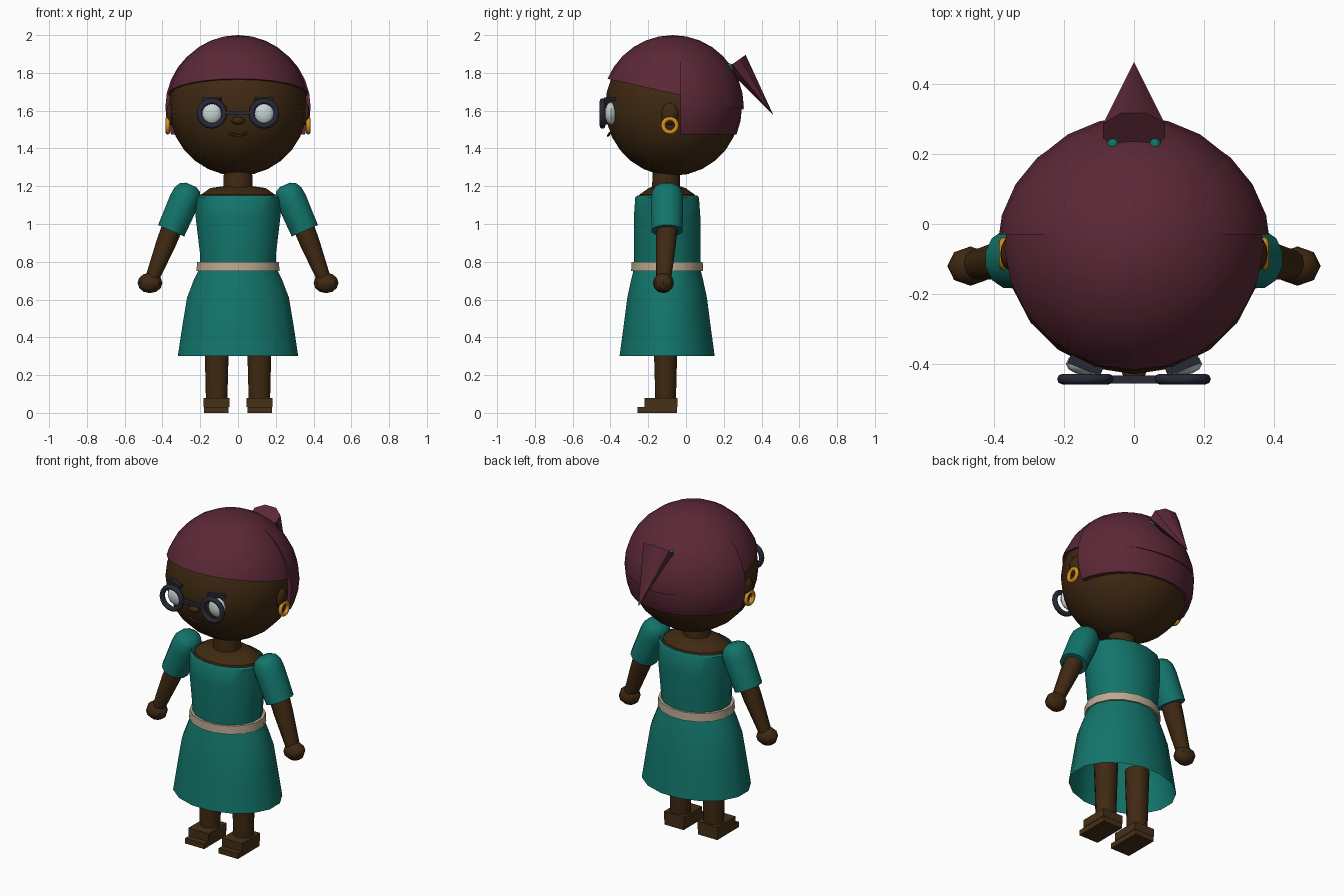
import bpy, bmesh, math
from mathutils import Vector, Matrix

if "Cube" in bpy.data.objects:
    bpy.data.objects.remove(bpy.data.objects["Cube"], do_unlink=True)


def material(name, r, g, b):
    m = bpy.data.materials.new(name)
    m.use_nodes = True
    m.diffuse_color = (r, g, b, 1)
    m.node_tree.nodes["Principled BSDF"].inputs["Base Color"].default_value = (r, g, b, 1)
    return m


skin = material("dark skin", 0.05, 0.022, 0.006)
hair = material("plum hair", 0.105, 0.021, 0.037)
teal = material("teal cloth", 0.006, 0.175, 0.145)
cream = material("cream belt", 0.5, 0.4, 0.29)
gold = material("gold", 0.65, 0.28, 0.012)
frame = material("dark frame", 0.02, 0.022, 0.037)
white = material("eye white", 0.57, 0.65, 0.65)
leather = material("brown leather", 0.06, 0.029, 0.008)
lips = material("lips", 0.04, 0.015, 0.005)


def finish(name, bm, mat, angle=40):
    bmesh.ops.recalc_face_normals(bm, faces=bm.faces)
    me = bpy.data.meshes.new(name)
    bm.to_mesh(me)
    bm.free()
    me.materials.append(mat)
    ob = bpy.data.objects.new(name, me)
    bpy.context.collection.objects.link(ob)
    bpy.ops.object.select_all(action='DESELECT')
    bpy.context.view_layer.objects.active = ob
    ob.select_set(True)
    bpy.ops.object.shade_smooth_by_angle(angle=math.radians(angle))
    return ob


def ball(name, mat, loc, size, segs=12, rings=8, cuts=()):
    """Ellipsoid; each cut (point, normal) keeps the side its normal points to."""
    bm = bmesh.new()
    bmesh.ops.create_uvsphere(bm, u_segments=segs, v_segments=rings, radius=1)
    bmesh.ops.transform(bm, verts=bm.verts, matrix=Matrix.LocRotScale(loc, None, size))
    for point, normal in cuts:
        r = bmesh.ops.bisect_plane(bm, geom=bm.verts[:] + bm.edges[:] + bm.faces[:],
                                   plane_co=point, plane_no=normal, clear_inner=True)
        rim = [e for e in r["geom_cut"] if isinstance(e, bmesh.types.BMEdge)]
        bmesh.ops.edgeloop_fill(bm, edges=rim)
    return finish(name, bm, mat)


def loft(name, mat, loc, rings, axis=(0, 0, 1), sides=16, caps=True):
    """Elliptic rings (rx, ry, height) joined along an axis."""
    turn = Vector((0, 0, 1)).rotation_difference(Vector(axis))
    bm = bmesh.new()
    loops = []
    for rx, ry, h in rings:
        loops.append([bm.verts.new(Vector(loc) + turn @ Vector(
            (rx * math.cos(a), ry * math.sin(a), h)))
            for a in (math.tau * (i + 0.5) / sides for i in range(sides))])
    for low, high in zip(loops, loops[1:]):
        for i in range(sides):
            j = (i + 1) % sides
            bm.faces.new((low[i], low[j], high[j], high[i]))
    if caps:
        bm.faces.new(loops[0])
        bm.faces.new(loops[-1])
    return finish(name, bm, mat)


def box(name, mat, loc, size, angle=0):
    bm = bmesh.new()
    bmesh.ops.create_cube(bm, size=1)
    bmesh.ops.transform(bm, verts=bm.verts, matrix=Matrix.LocRotScale(
        loc, Matrix.Rotation(angle, 3, 'Z').to_quaternion(), size))
    return finish(name, bm, mat)


def ring(name, mat, loc, major, minor, rot, segs=16):
    bpy.ops.mesh.primitive_torus_add(location=loc, rotation=rot, major_radius=major,
                                     minor_radius=minor, major_segments=segs, minor_segments=8)
    ob = bpy.context.object
    ob.name = name
    ob.data.materials.append(mat)
    bpy.ops.object.shade_smooth_by_angle(angle=math.radians(50))


# Head and hair
HEAD = Vector((0, -0.07, 1.62))
ball("head", skin, HEAD, (0.365, 0.358, 0.365), 20, 14)
ball("front_hair", hair, HEAD, (0.376, 0.376, 0.38), 24, 16,
     [((0, -0.42, 1.77), (0, 0.22, 0.97))])
ball("back_hair", hair, HEAD, (0.39, 0.366, 0.376), 24, 16,
     [((0, 0, 1.475), (0, 0, 1)), ((0, -0.03, 0), (0, 1, 0))])
tail = Vector((0, 0.195, -0.28))
loft("ponytail", hair, (0, 0.265, 1.86),
     [(0.095, 0.067, 0), (0.001, 0.001, tail.length)], tail, 8)

# Nose and mouth
ball("nose", skin, (0, -0.425, 1.547), (0.034, 0.022, 0.02))
curve = bpy.data.curves.new("mouth", 'CURVE')
curve.dimensions = '3D'
curve.bevel_depth = 0.007
curve.bevel_resolution = 1
line = curve.splines.new('POLY')
line.points.add(4)
for p, x in zip(line.points, (-0.046, -0.025, 0, 0.025, 0.046)):
    p.co = (x, -0.412 + 4 * x * x, 1.468 + 6 * x * x, 1)
curve.materials.append(lips)
bpy.context.collection.objects.link(bpy.data.objects.new("mouth", curve))

# Neck, shoulders and dress
loft("neck", skin, (0, -0.105, 0), [(0.082, 0.078, 1.15), (0.075, 0.072, 1.3)])
loft("shoulders", skin, (0, -0.1, 0),
     [(0.21, 0.16, 1.1), (0.2, 0.15, 1.155), (0.15, 0.1, 1.19), (0.08, 0.07, 1.2)])
loft("bodice", teal, (0, -0.1, 0),
     [(0.202, 0.178, 0.76), (0.206, 0.18, 0.85), (0.228, 0.18, 1.03),
      (0.232, 0.172, 1.14), (0.222, 0.163, 1.15)], caps=False)
loft("skirt", teal, (0, -0.1, 0),
     [(0.325, 0.257, 0.3), (0.302, 0.236, 0.45), (0.275, 0.215, 0.61),
      (0.24, 0.195, 0.7), (0.206, 0.178, 0.77)], caps=False)
loft("belt", cream, (0, -0.1, 0), [(0.224, 0.194, 0.75), (0.221, 0.192, 0.8)])

# Glasses bridge
box("glasses_bridge", frame, (0, -0.443, 1.588), (0.14, 0.022, 0.018))

# Paired parts
for s, side in ((1, "left"), (-1, "right")):
    # Face
    ball(side + "_ear", skin, (s * 0.355, -0.085, 1.583), (0.026, 0.046, 0.06))
    ring(side + "_earring", gold, (s * 0.372, -0.085, 1.522), 0.036, 0.012,
         (0, math.pi / 2, 0))
    ball(side + "_eye", white, (s * 0.138, -0.398, 1.585), (0.056, 0.032, 0.06))
    box(side + "_eyebrow", frame, (s * 0.138, -0.402, 1.66), (0.1, 0.028, 0.018), s * 0.38)
    ring(side + "_glasses_rim", frame, (s * 0.138, -0.442, 1.585), 0.066, 0.015,
         (math.pi / 2, 0, 0))
    ball(side + "_hair_tie", teal, (s * 0.06, 0.228, 1.828), (0.018, 0.024, 0.022))

    # Arm, hand and puffed sleeve
    down = (s * 0.4, 0, -0.917)
    loft(side + "_sleeve", teal, (s * 0.262, -0.1, 1.175),
         [(0.03, 0.035, -0.035), (0.06, 0.066, -0.02), (0.078, 0.083, 0.012),
          (0.083, 0.088, 0.06), (0.078, 0.085, 0.23)], down, 12)
    loft(side + "_arm", skin, (s * 0.345, -0.1, 0.99),
         [(0.055, 0.06, 0), (0.052, 0.056, 0.1), (0.036, 0.042, 0.3)],
         (s * 0.365, -0.06, -0.93), 10)
    ball(side + "_hand", skin, (s * 0.466, -0.12, 0.688), (0.066, 0.056, 0.054), 8, 6)

    # Leg and shoe
    loft(side + "_leg", skin, (s * 0.113, -0.108, 0),
         [(0.058, 0.056, 0.03), (0.062, 0.06, 0.2), (0.07, 0.068, 0.45)], sides=12)
    box(side + "_shoe_sole", leather, (s * 0.114, -0.152, 0.016), (0.13, 0.21, 0.032))
    box(side + "_shoe_upper", leather, (s * 0.114, -0.133, 0.056), (0.136, 0.175, 0.048))
